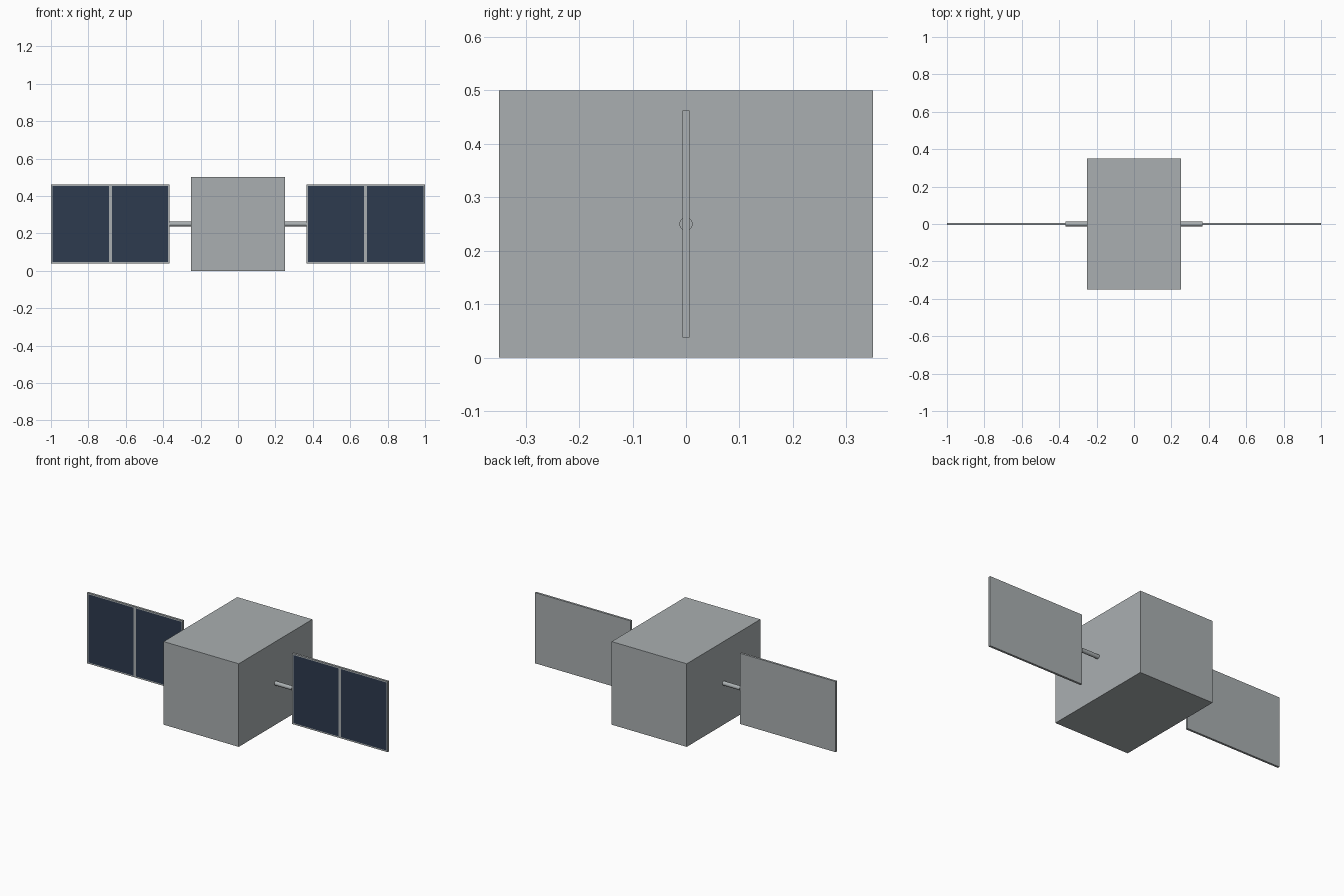
import bpy, bmesh, math
from mathutils import Vector, Matrix

if "Cube" in bpy.data.objects:
    bpy.data.objects.remove(bpy.data.objects["Cube"], do_unlink=True)


def make_material(name, rgb):
    mat = bpy.data.materials.new(name)
    mat.use_nodes = True
    color = (*rgb, 1.0)
    mat.diffuse_color = color
    mat.node_tree.nodes["Principled BSDF"].inputs["Base Color"].default_value = color
    return mat


GREY = make_material("body grey", (0.40, 0.43, 0.44))
NAVY = make_material("solar cell navy", (0.026, 0.043, 0.078))
MID_Z = 0.25


def finish(bm, name, materials):
    mesh = bpy.data.meshes.new(name)
    bm.to_mesh(mesh)
    bm.free()
    for mat in materials:
        mesh.materials.append(mat)
    obj = bpy.data.objects.new(name, mesh)
    bpy.context.collection.objects.link(obj)
    return obj


def box(center, size):
    bm = bmesh.new()
    matrix = Matrix.Translation(center) @ Matrix.Diagonal((*size, 1))
    bmesh.ops.create_cube(bm, size=1, matrix=matrix)
    return bm


# Main body
finish(box((0, 0, MID_Z), (0.5, 0.7, 0.5)), "body", [GREY])

INNER, OUTER = 0.365, 1.0
HEIGHT, DEPTH, RIM = 0.425, 0.013, 0.008

for side, label in ((1, "left"), (-1, "right")):
    # Round boom between body and panel
    length = INNER - 0.25
    bm = bmesh.new()
    matrix = (Matrix.Translation((side * (0.25 + length / 2), 0, MID_Z))
              @ Matrix.Rotation(math.pi / 2, 4, "Y"))
    bmesh.ops.create_cone(bm, cap_ends=True, segments=16, radius1=0.0125,
                          radius2=0.0125, depth=length, matrix=matrix)
    for face in bm.faces:
        face.smooth = len(face.verts) == 4
    for edge in bm.edges:
        edge.smooth = all(f.smooth for f in edge.link_faces)
    finish(bm, label + "_boom", [GREY])

    # Panel with two framed cells cut into its front face
    middle = (INNER + OUTER) / 2
    bm = box((side * middle, 0, MID_Z), (OUTER - INNER, DEPTH, HEIGHT))
    front = [f for f in bm.faces if f.normal.y < -0.9]
    edges = {e for f in front for e in f.edges if abs(e.verts[0].co.x - e.verts[1].co.x) > 0.1}
    bmesh.ops.subdivide_edges(bm, edges=list(edges), cuts=1)
    bm.normal_update()
    cells = [f for f in bm.faces if f.normal.y < -0.9]
    bmesh.ops.inset_individual(bm, faces=cells, thickness=RIM, use_even_offset=True)
    for face in cells:
        face.material_index = 1
    finish(bm, label + "_solar_panel", [GREY, NAVY])
